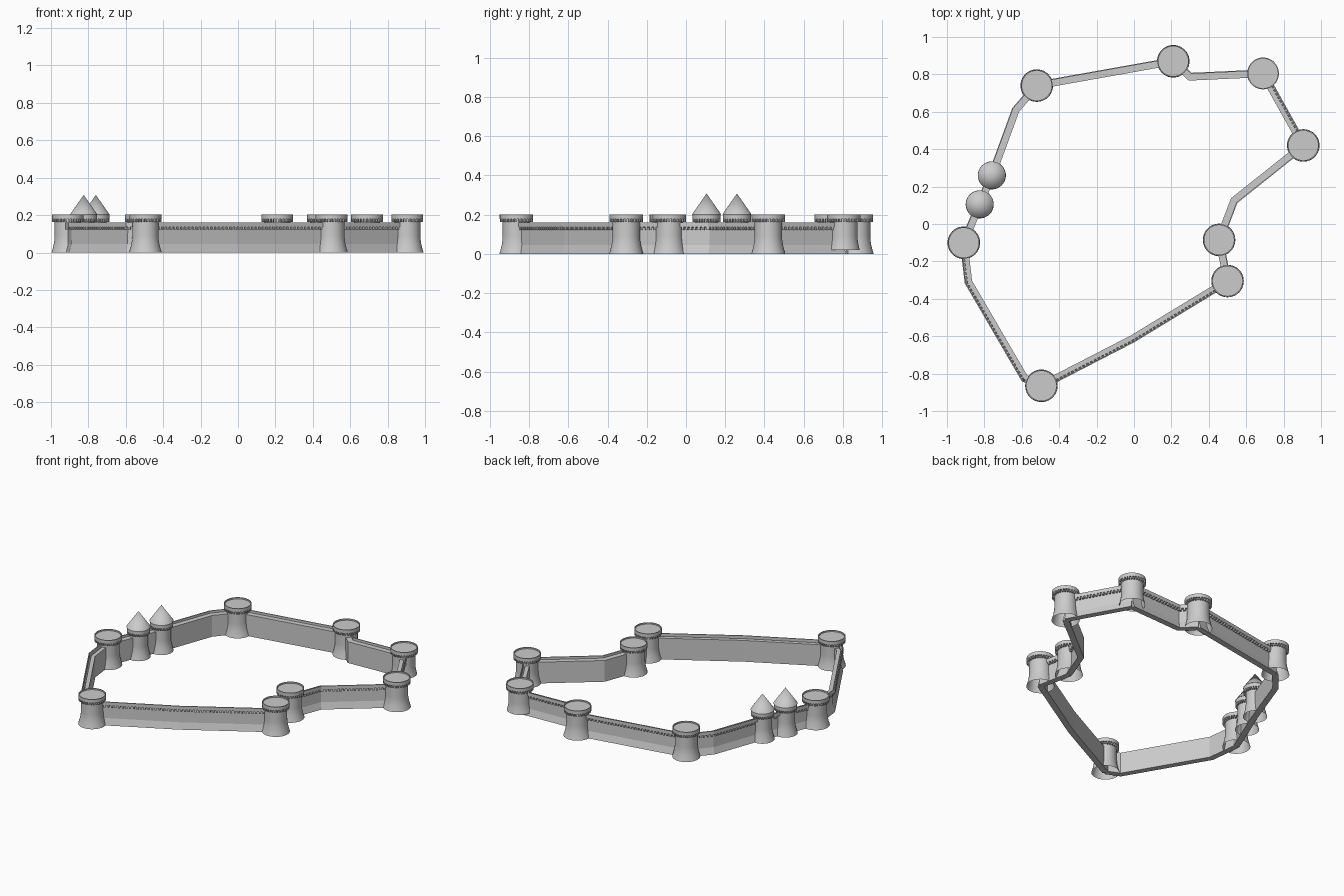
import bpy, bmesh, math
from mathutils import Vector, Matrix

cube = bpy.data.objects.get("Cube")
if cube:
    bpy.data.objects.remove(cube)

stone = bpy.data.materials.new("grey_stone")
stone.use_nodes = True
GREY = (0.6, 0.6, 0.6, 1)
stone.diffuse_color = GREY
stone.node_tree.nodes["Principled BSDF"].inputs["Base Color"].default_value = GREY


def finish(bm, name, smooth=False):
    mesh = bpy.data.meshes.new(name)
    bm.to_mesh(mesh)
    bm.free()
    mesh.materials.append(stone)
    ob = bpy.data.objects.new(name, mesh)
    bpy.context.collection.objects.link(ob)
    if smooth:
        bpy.ops.object.select_all(action='DESELECT')
        ob.select_set(True)
        bpy.context.view_layer.objects.active = ob
        bpy.ops.object.shade_smooth_by_angle(angle=math.radians(30))
    return ob


def lathe(bm, centre, profile, sides=40):
    """Turn a list of (radius, z) points around a vertical axis."""
    rings = []
    for r, z in profile:
        if r == 0:
            rings.append([bm.verts.new((centre.x, centre.y, z))] * sides)
            continue
        rings.append([bm.verts.new((centre.x + r * math.cos(a), centre.y + r * math.sin(a), z))
                      for a in (math.tau * i / sides for i in range(sides))])
    for lo, hi in zip(rings, rings[1:]):
        for i in range(sides):
            j = (i + 1) % sides
            quad = list(dict.fromkeys((lo[i], lo[j], hi[j], hi[i])))
            bm.faces.new(quad)


def box(bm, centre, size, angle):
    m = Matrix.Translation(centre) @ Matrix.Rotation(angle, 4, 'Z') @ Matrix.Diagonal((*size, 1))
    bmesh.ops.create_cube(bm, size=1, matrix=m)


def tower(name, centre, body, cap, base_z=0.0, spire=False):
    # Flared hollow shaft
    bm = bmesh.new()
    flare = [(0.017, 0), (0.011, 0.02), (0.005, 0.045), (0.001, 0.07), (0, 0.09)]
    shaft = [(body + f, z) for f, z in flare if z >= base_z]
    lathe(bm, centre, shaft + [(body, 0.185)])
    finish(bm, name + "_shaft", True)
    # Overhanging parapet, with a sunk floor or a conical roof
    bm = bmesh.new()
    ring = [(body - 0.002, 0.178), (cap, 0.178), (cap, 0.202)]
    if spire:
        ring += [(cap + 0.002, 0.202), (0, 0.308)]
    else:
        ring += [(cap - 0.006, 0.202), (cap - 0.006, 0.193), (0, 0.193)]
    lathe(bm, centre, ring)
    finish(bm, name + "_parapet", True)
    # Corbels carrying the parapet
    bm = bmesh.new()
    count = 30
    mid = (body + cap) / 2
    for i in range(count):
        a = math.tau * i / count
        pos = (centre.x + mid * math.cos(a), centre.y + mid * math.sin(a), 0.1705)
        box(bm, pos, (cap - body, 0.008, 0.016), a)
    finish(bm, name + "_corbels")


def sweep(bm, path, profile):
    """Sweep a closed (outward offset, z) profile along a mitred path."""
    rings = []
    for i, p in enumerate(path):
        dirs = [(path[k + 1] - path[k]).normalized() for k in (i - 1, i) if 0 <= k < len(path) - 1]
        normals = [Vector((d.y, -d.x)) for d in dirs]
        n = sum(normals, Vector((0, 0))).normalized()
        n /= n.dot(normals[0])
        rings.append([bm.verts.new((p.x + n.x * o, p.y + n.y * o, z)) for o, z in profile])
    count = len(profile)
    for a, b in zip(rings, rings[1:]):
        for i in range(count):
            j = (i + 1) % count
            bm.faces.new((a[i], a[j], b[j], b[i]))
    bm.faces.new(rings[0])
    bm.faces.new(rings[-1])
    bmesh.ops.recalc_face_normals(bm, faces=bm.faces[:])


def curtain_wall(name, path, gap):
    # Battered wall with its walkway
    bm = bmesh.new()
    face = 0.006 if gap else 0.015
    sweep(bm, path, [(-0.02, 0), (0.019, 0), (0.007, 0.045), (0.006, 0.135),
                     (face, 0.137), (face, 0.145), (-0.02, 0.145)])
    finish(bm, name)
    # Thin outer parapet
    bm = bmesh.new()
    sweep(bm, path, [(0.015, 0.137), (0.021, 0.137), (0.021, 0.161), (0.015, 0.161)])
    finish(bm, name + "_parapet")
    # Corbels below the parapet
    bm = bmesh.new()
    for a, b in zip(path, path[1:]):
        d = b - a
        length = d.length
        d.normalize()
        n = Vector((d.y, -d.x))
        steps = max(1, int(length / 0.022))
        for i in range(steps):
            p = a + d * length * (i + 0.5) / steps
            if min((p - path[0]).length, (p - path[-1]).length) < 0.075:
                continue
            q = p + n * 0.0125
            box(bm, (q.x, q.y, 0.13), (0.011, 0.017, 0.015), math.atan2(d.y, d.x))
    finish(bm, name + "_corbels")


# Towers, counter-clockwise from the west corner
towers = {
    "west": (-0.91, -0.10), "south": (-0.495, -0.865), "gate_south": (0.50, -0.305),
    "gate_north": (0.455, -0.085), "east": (0.905, 0.42), "northeast": (0.69, 0.805),
    "north": (0.21, 0.87), "northwest": (-0.52, 0.74),
    "upper_spire": (-0.76, 0.26), "lower_spire": (-0.825, 0.105),
}
towers = {k: Vector(v) for k, v in towers.items()}
for key, pos in towers.items():
    spire = "spire" in key
    tower(key + "_tower", pos, 0.058 if spire else 0.07, 0.072 if spire else 0.085,
          0.02 if key == "northeast" else 0.0, spire)

# Curtain walls between neighbouring towers, with bends where they turn
bends = {
    "west": [(-0.885, -0.31), (-0.585, -0.825)], "south": [(-0.01, -0.615)],
    "gate_north": [(0.535, 0.125)], "northeast": [(0.30, 0.787)],
    "northwest": [(-0.632, 0.61)],
}
open_gap = {"west", "south", "east"}
names = list(towers)
for key, nxt in zip(names, names[1:] + names[:1]):
    path = [towers[key]] + [Vector(b) for b in bends.get(key, [])] + [towers[nxt]]
    curtain_wall(key + "_wall", path, key in open_gap)
